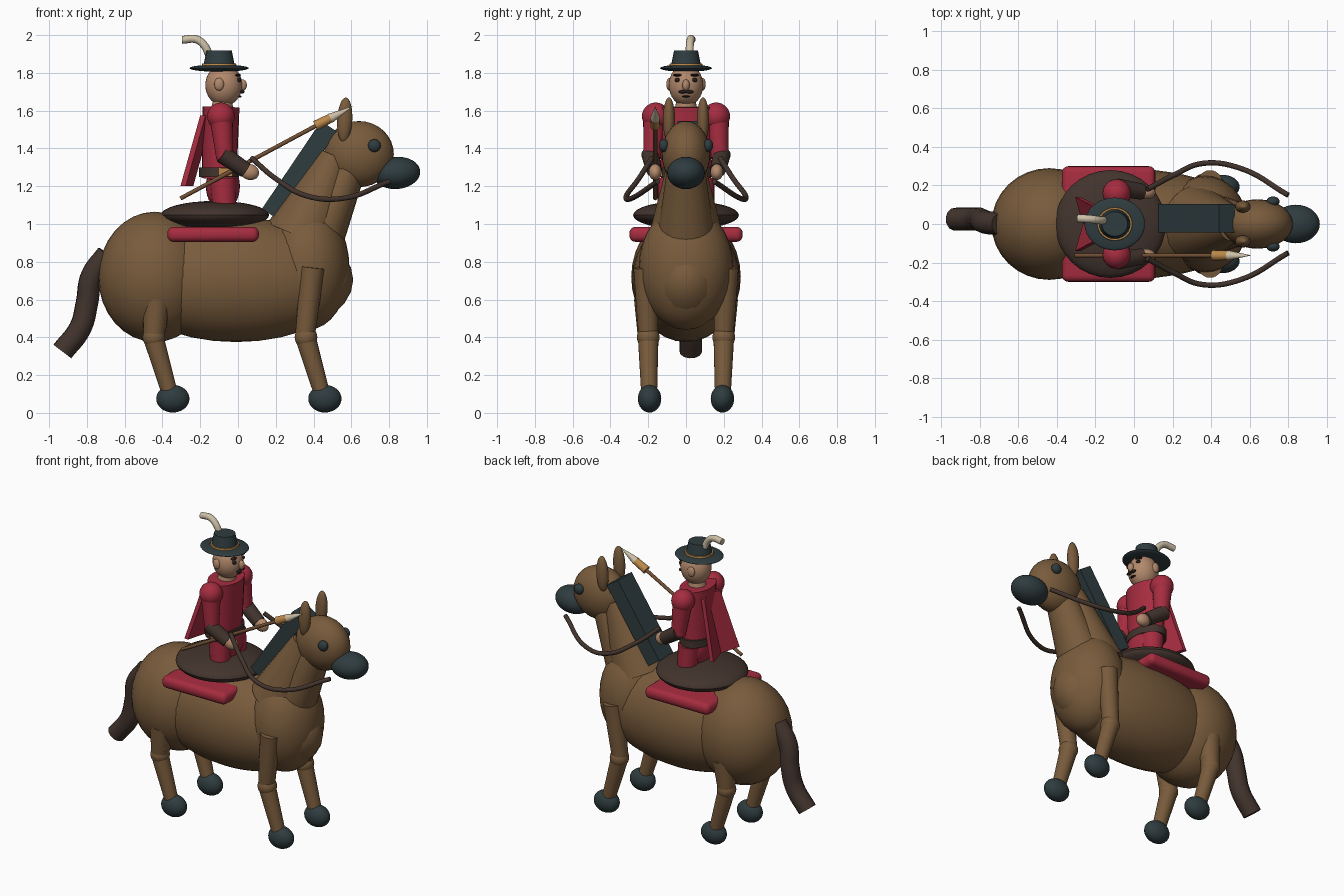
import bpy, bmesh, math
from mathutils import Vector, Matrix

if "Cube" in bpy.data.objects:
    bpy.data.objects.remove(bpy.data.objects["Cube"])


def paint(name, r, g, b):
    m = bpy.data.materials.new(name)
    m.diffuse_color = (r, g, b, 1)
    m.use_nodes = True
    m.node_tree.nodes["Principled BSDF"].inputs["Base Color"].default_value = m.diffuse_color
    return m


COAT = paint("coat brown", .19, .105, .045)
TEAL = paint("dark teal", .028, .045, .05)
RED = paint("crimson", .38, .025, .05)
LEATHER = paint("leather", .055, .034, .026)
SKIN = paint("skin", .45, .25, .15)
WOOD = paint("wood", .17, .08, .035)
GOLD = paint("gold", .5, .25, .07)
CREAM = paint("cream", .6, .52, .38)
INK = paint("ink", .02, .013, .012)


def finish(name, bm, mat, angle=40):
    me = bpy.data.meshes.new(name)
    bmesh.ops.recalc_face_normals(bm, faces=bm.faces)
    bm.to_mesh(me)
    bm.free()
    ob = bpy.data.objects.new(name, me)
    bpy.context.collection.objects.link(ob)
    me.materials.append(mat)
    bpy.ops.object.select_all(action='DESELECT')
    bpy.context.view_layer.objects.active = ob
    ob.select_set(True)
    bpy.ops.object.shade_smooth_by_angle(angle=math.radians(angle))
    return ob


def ball(name, c, r, mat, tilt=0, roll=0):
    """Ellipsoid; tilt turns about y, roll about x (degrees)."""
    bm = bmesh.new()
    bmesh.ops.create_uvsphere(bm, u_segments=32, v_segments=16, radius=1)
    rot = Matrix.Rotation(math.radians(tilt), 4, 'Y') @ Matrix.Rotation(math.radians(roll), 4, 'X')
    bm.transform(Matrix.Translation(c) @ rot @ Matrix.Diagonal((*r, 1)))
    return finish(name, bm, mat)


def cone(name, a, b, ra, rb, mat, wide=1.0, seg=24):
    """Tapered cylinder from a to b; wide scales it across y."""
    a, b = Vector(a), Vector(b)
    d = b - a
    bm = bmesh.new()
    bmesh.ops.create_cone(bm, cap_ends=True, segments=seg, radius1=ra, radius2=rb, depth=d.length)
    side = Vector((0, 1, 0))
    xax = side.cross(d).normalized()
    zax = d.normalized()
    yax = zax.cross(xax)
    m = Matrix((xax, yax * wide, zax)).transposed().to_4x4()
    bm.transform(Matrix.Translation((a + b) / 2) @ m)
    return finish(name, bm, mat)


def box(name, c, size, mat, tilt=0, bevel=0.0):
    bm = bmesh.new()
    bmesh.ops.create_cube(bm, size=1)
    bm.transform(Matrix.Diagonal((*size, 1)))
    if bevel:
        bmesh.ops.bevel(bm, geom=bm.edges[:], offset=bevel, segments=4, profile=.5, affect='EDGES')
    bm.transform(Matrix.Translation(c) @ Matrix.Rotation(math.radians(tilt), 4, 'Y'))
    return finish(name, bm, mat)


def tube(name, pts, r, mat):
    """Round tube through smooth points, converted to mesh."""
    cu = bpy.data.curves.new(name, 'CURVE')
    cu.dimensions = '3D'
    cu.bevel_depth, cu.bevel_resolution, cu.resolution_u = r, 4, 8
    cu.use_fill_caps = True
    sp = cu.splines.new('BEZIER')
    sp.bezier_points.add(len(pts) - 1)
    for p, co in zip(sp.bezier_points, pts):
        p.co = co
        p.handle_left_type = p.handle_right_type = 'AUTO'
    ob = bpy.data.objects.new(name, cu)
    bpy.context.collection.objects.link(ob)
    bm = bmesh.new()
    bm.from_mesh(ob.to_mesh())
    bpy.data.objects.remove(ob)
    return finish(name, bm, mat)


# Horse body
ball("rump", (-.44, 0, .72), (.30, .29, .345), COAT)
ball("barrel", (-.01, 0, .705), (.62, .285, .33), COAT)
ball("chest", (.37, 0, .77), (.22, .25, .33), COAT)
cone("neck", (.33, 0, .93), (.515, 0, 1.36), .19, .085, COAT, wide=1.05)
cone("throat", (.42, 0, .92), (.59, 0, 1.30), .14, .09, COAT, wide=1.1)
box("mane", (.325, .03, 1.285), (.10, .15, .56), TEAL, tilt=34)
ball("horse_head", (.64, 0, 1.37), (.185, .128, .175), COAT)
ball("muzzle", (.84, 0, 1.27), (.125, .1, .085), TEAL, tilt=-5)
tube("tail", [(-.69, 0, .84), (-.775, .01, .72), (-.80, .025, .58), (-.835, .025, .45), (-.93, .025, .325)], .06, LEATHER)

# Paired horse parts
for s, n in ((-1, "near"), (1, "far")):
    ball(f"{n}_horse_ear", (.565, s * .09, 1.55), (.04, .032, .12), COAT, tilt=3)
    ball(f"{n}_horse_eye", (.722, s * .117, 1.415), (.034, .026, .034), TEAL)
    cone(f"{n}_front_thigh", (.355, s * .2, .41), (.395, s * .215, .77), .052, .064, COAT)
    cone(f"{n}_back_thigh", (-.445, s * .2, .41), (-.43, s * .2, .60), .056, .075, COAT)
    ball(f"{n}_back_stifle", (-.435, s * .2, .47), (.058, .058, .07), COAT)
    for x, leg in ((.36, "front"), (-.445, "back")):
        ball(f"{n}_{leg}_knee", (x, s * .2, .40), (.06, .06, .06), COAT)
        cone(f"{n}_{leg}_shin", (x, s * .2, .39), (x + .085, s * .195, .10), .054, .042, COAT)
        ball(f"{n}_{leg}_hoof", (x + .1, s * .193, .075), (.088, .062, .073), TEAL)
    tube(f"{n}_rein", [(.07, s * .18, 1.35), (.2, s * .25, 1.24), (.36, s * .315, 1.15),
                       (.55, s * .29, 1.135), (.80, s * .15, 1.225)], .014, LEATHER)

# Saddle
ball("saddle", (-.122, 0, 1.047), (.287, .28, .075), LEATHER)
box("saddle_blanket", (-.132, 0, .945), (.485, .60, .08), RED, bevel=.034)

# Rider body
cone("torso", (-.1, 0, 1.24), (-.09, 0, 1.62), .092, .098, RED, wide=1.45)
ball("rider_hips", (-.08, 0, 1.2), (.09, .125, .13), RED)
cone("belt", (-.1, 0, 1.25), (-.1, 0, 1.3), .106, .106, LEATHER, wide=1.4)
box("buckle", (-.065, -.14, 1.275), (.07, .03, .045), GOLD)
cone("collar", (-.085, 0, 1.60), (-.08, 0, 1.66), .06, .05, SKIN)
for s, n in ((-1, "near"), (1, "far")):
    cone(f"{n}_rider_leg", (-.07, s * .09, 1.04), (-.08, s * .08, 1.24), .06, .07, RED)
    ball(f"{n}_shoulder", (-.09, s * .16, 1.57), (.073, .073, .073), RED)
    cone(f"{n}_upper_arm", (-.07, s * .18, 1.35), (-.09, s * .165, 1.57), .045, .062, RED)
    ball(f"{n}_elbow", (-.07, s * .18, 1.36), (.047, .047, .047), RED)
    cone(f"{n}_cuff", (-.085, s * .19, 1.37), (.04, s * .168, 1.285), .047, .042, LEATHER)
    ball(f"{n}_hand", (.062, s * .163, 1.275), (.05, .034, .042), SKIN, tilt=15)

# Rider face
ball("rider_head", (-.075, 0, 1.735), (.098, .091, .11), SKIN)
ball("nose", (.025, 0, 1.735), (.022, .02, .03), SKIN)
for s, n in ((-1, "near"), (1, "far")):
    ball(f"{n}_ear", (-.1, s * .088, 1.74), (.026, .016, .034), SKIN)
    ball(f"{n}_eye", (.004, s * .045, 1.762), (.013, .015, .012), INK)
    ball(f"{n}_eyebrow", (.0, s * .045, 1.788), (.016, .024, .007), INK)
    ball(f"{n}_moustache", (.022, s * .018, 1.7), (.012, .022, .009), INK)
ball("mouth", (.008, 0, 1.675), (.012, .022, .005), INK)

# Hat
hat = (-.1, 0)
ball("hat_brim", (*hat, 1.825), (.157, .137, .019), TEAL)
cone("hat_crown", (*hat, 1.825), (*hat, 1.918), .086, .067, TEAL, wide=.95)
cone("hat_band", (*hat, 1.832), (*hat, 1.85), .093, .09, GOLD, wide=.95)
tube("feather", [(-.155, .02, 1.9), (-.178, .02, 1.945), (-.22, .025, 1.977), (-.295, .03, 1.975)], .021, CREAM)

# Cape: two panels folded inward along the middle
bm = bmesh.new()
rings = []
for z, x, w in ((1.575, -.2, .085), (1.2, -.305, .14)):
    rings.append([bm.verts.new(p) for p in ((x, -w, z), (x + .04, 0, z), (x, w, z),
                                            (x + .028, w, z), (x + .068, 0, z), (x + .028, -w, z))])
lo, hi = rings
for i in range(6):
    j = (i + 1) % 6
    bm.faces.new((lo[i], lo[j], hi[j], hi[i]))
for r in rings:
    bm.faces.new((r[0], r[1], r[4], r[5]))
    bm.faces.new((r[1], r[2], r[3], r[4]))
finish("cape", bm, RED, 20)

# Spear
cone("spear_shaft", (-.305, -.163, 1.135), (.45, -.163, 1.54), .011, .011, WOOD, seg=12)
cone("spear_socket", (.41, -.163, 1.52), (.495, -.163, 1.563), .027, .024, GOLD, seg=12)
cone("spear_tip", (.49, -.163, 1.56), (.605, -.163, 1.622), .026, .001, CREAM, seg=12)
